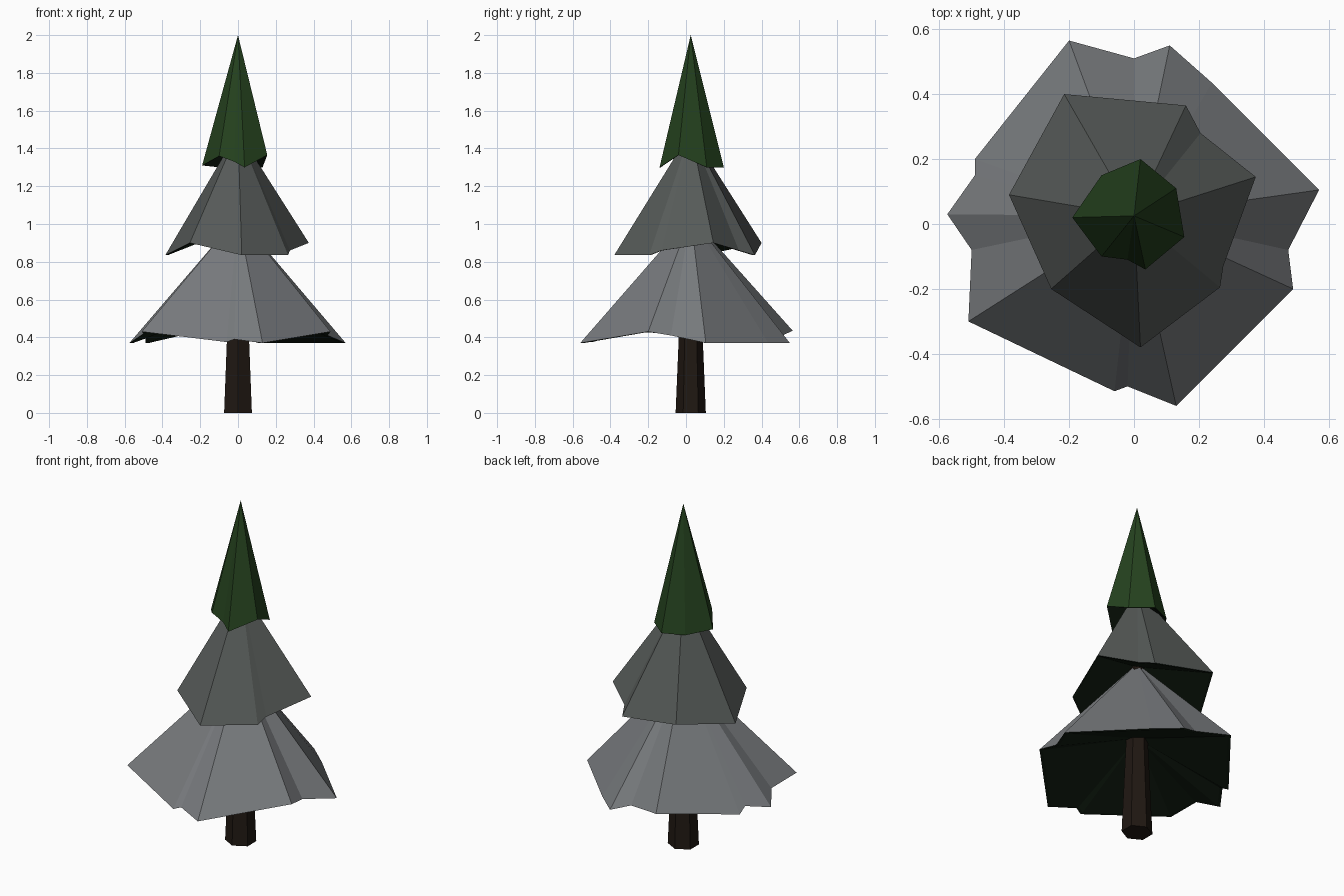
import bpy, math

if "Cube" in bpy.data.objects:
    bpy.data.objects.remove(bpy.data.objects["Cube"])


def material(name, rgb):
    m = bpy.data.materials.new(name)
    m.diffuse_color = (*rgb, 1)
    m.use_nodes = True
    m.node_tree.nodes["Principled BSDF"].inputs["Base Color"].default_value = m.diffuse_color
    return m


GREEN = material("needles", (0.018, 0.054, 0.013))
DARK = material("shaded_needles", (0.006, 0.013, 0.006))
SNOW_LOW = material("lower_frost", (0.185, 0.195, 0.205))
SNOW_MID = material("middle_frost", (0.095, 0.105, 0.10))
BROWN = material("bark", (0.014, 0.009, 0.006))
CX, CY = 0.0, 0.025


def make(name, verts, faces, mat):
    me = bpy.data.meshes.new(name)
    me.from_pydata(verts, [], faces)
    me.materials.append(mat)
    ob = bpy.data.objects.new(name, me)
    bpy.context.collection.objects.link(ob)
    return ob


def tier(name, rim, apex_z, cap_z, outer_mat):
    """Jagged cone skin, a rim lip and a shallow hollow underside."""
    rim = sorted(rim, key=lambda p: math.atan2(p[1] - CY, p[0] - CX))
    n = len(rim)
    loop = [(i, (i + 1) % n) for i in range(n)]
    make(name, rim + [(CX, CY, apex_z)], [(a, b, n) for a, b in loop], outer_mat)
    inner = [(CX + (x - CX) * 0.965, CY + (y - CY) * 0.965, z) for x, y, z in rim]
    verts = inner + [(CX, CY, cap_z)] + rim
    faces = [(b, a, n) for a, b in loop]
    faces += [(a, b, n + 1 + b, n + 1 + a) for a, b in loop]
    make(name + "_underside", verts, faces, DARK)


# Lower frosted branches
tier("lower_branches", [
    (0.57, 0.105, 0.37), (0.24, 0.435, 0.37), (0.11, 0.55, 0.37), (0.0, 0.51, 0.41),
    (-0.2, 0.565, 0.435), (-0.49, 0.2, 0.37), (-0.49, 0.15, 0.40), (-0.575, 0.03, 0.37),
    (-0.5, -0.08, 0.42), (-0.51, -0.3, 0.43), (-0.06, -0.515, 0.375), (-0.02, -0.5, 0.39),
    (0.13, -0.56, 0.37), (0.49, -0.2, 0.43), (0.475, -0.08, 0.41)], 1.04, 0.58, SNOW_LOW)

# Middle frosted branches
tier("middle_branches", [
    (0.375, 0.145, 0.90), (0.205, 0.28, 0.86), (0.16, 0.365, 0.835), (-0.215, 0.40, 0.90),
    (-0.385, 0.09, 0.835), (-0.255, -0.2, 0.90), (0.02, -0.38, 0.835),
    (0.265, -0.195, 0.835), (0.275, -0.13, 0.86)], 1.49, 1.02, SNOW_MID)

# Green treetop
tier("treetop", [
    (0.155, -0.04, 1.365), (0.13, 0.11, 1.30), (0.02, 0.2, 1.30), (-0.1, 0.15, 1.30),
    (-0.19, 0.02, 1.31), (-0.1, -0.1, 1.36), (-0.02, -0.11, 1.33), (0.035, -0.14, 1.30)],
    2.0, 1.42, GREEN)

# Tapered six-sided trunk
bpy.ops.mesh.primitive_cone_add(vertices=6, radius1=0.08, radius2=0.024, depth=1.35,
                                location=(CX, CY, 0.675))
trunk = bpy.context.object
trunk.name = "trunk"
trunk.scale.x = 1.06
trunk.data.materials.append(BROWN)
